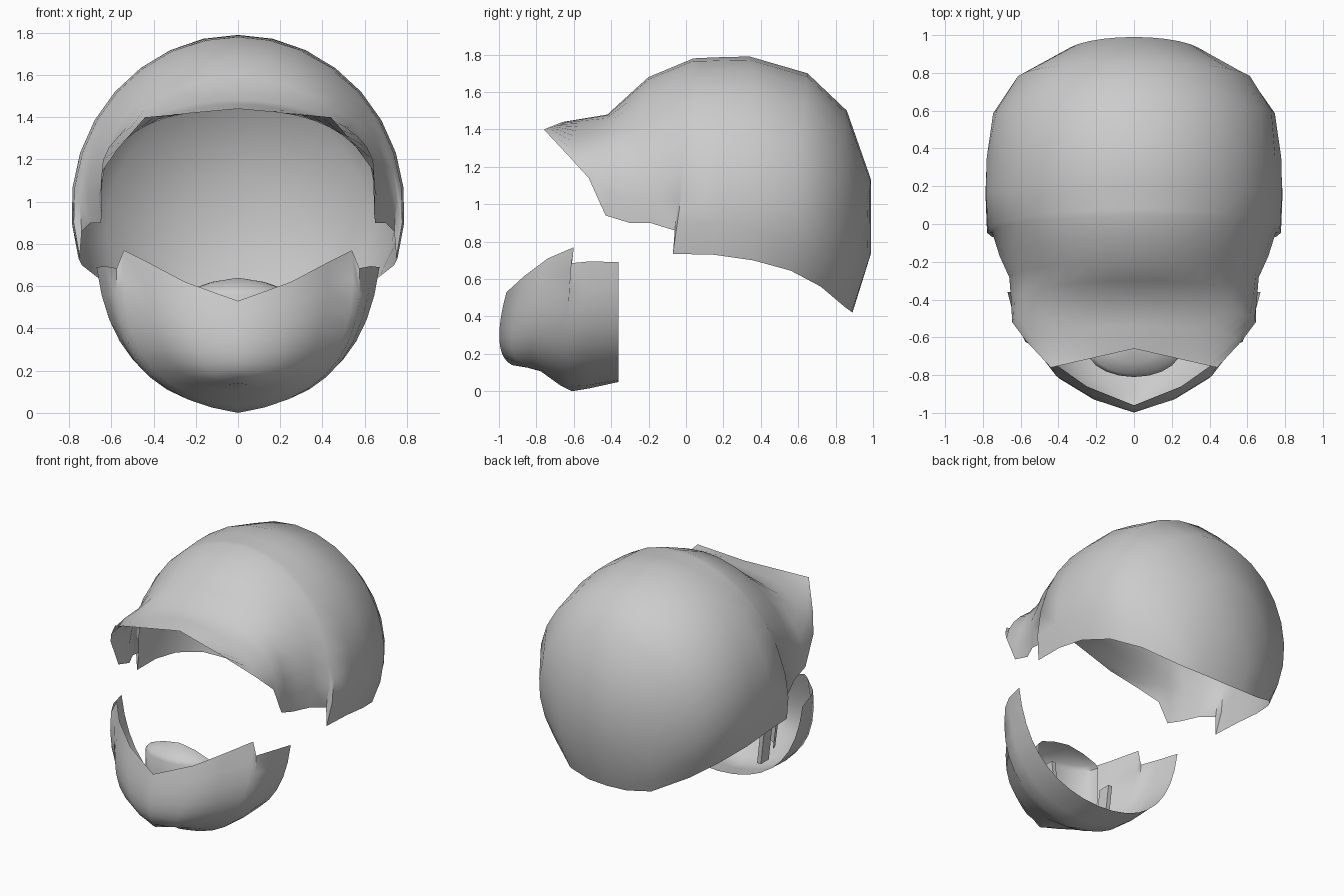
import bpy, bmesh, math
from mathutils import Vector

if "Cube" in bpy.data.objects:
    bpy.data.objects.remove(bpy.data.objects["Cube"])

grey = bpy.data.materials.new("light_grey")
grey.diffuse_color = (0.6, 0.6, 0.6, 1)
grey.use_nodes = True
grey.node_tree.nodes["Principled BSDF"].inputs["Base Color"].default_value = grey.diffuse_color


def finish(name, bm, angle=50):
    bmesh.ops.remove_doubles(bm, verts=bm.verts, dist=0.0005)
    bmesh.ops.recalc_face_normals(bm, faces=bm.faces)
    me = bpy.data.meshes.new(name)
    bm.to_mesh(me)
    bm.free()
    ob = bpy.data.objects.new(name, me)
    bpy.context.collection.objects.link(ob)
    me.materials.append(grey)
    bpy.ops.object.select_all(action='DESELECT')
    ob.select_set(True)
    bpy.context.view_layer.objects.active = ob
    bpy.ops.object.shade_smooth_by_angle(angle=math.radians(angle))
    return ob


def loft(name, columns, mirror=True, angle=50):
    """Skin neighbouring columns of points, mirrored across x = 0."""
    bm = bmesh.new()
    for s in ((1, -1) if mirror else (1,)):
        grid = [[bm.verts.new((p[0] * s, p[1], p[2])) for p in c] for c in columns]
        for a, b in zip(grid, grid[1:]):
            for i in range(len(a) - 1):
                q = [a[i], a[i + 1], b[i + 1], b[i]]
                bm.faces.new(q if s > 0 else q[::-1])
    bmesh.ops.dissolve_degenerate(bm, dist=0.0005, edges=bm.edges)
    return finish(name, bm, angle)


# Helmet dome: arcs from the crown line (y, z) down to the rim (x, y, z)
arcs = [
    ((-0.66, 1.44), (0.44, -0.76, 1.40), 0),
    ((-0.54, 1.46), (0.57, -0.62, 1.25), 70),
    ((-0.42, 1.48), (0.645, -0.52, 1.14), 92),
    ((-0.30, 1.59), (0.645, -0.43, 0.94), 98),
    ((-0.20, 1.68), (0.65, -0.30, 0.90), 100),
    ((-0.08, 1.73), (0.70, -0.19, 0.90), 100),
    ((0.04, 1.78), (0.74, -0.06, 0.86), 100),
    ((0.08, 1.782), (0.75, -0.07, 0.735), 106),
    ((0.20, 1.787), (0.755, 0.15, 0.73), 107),
    ((0.34, 1.79), (0.74, 0.36, 0.70), 109),
    ((0.65, 1.70), (0.67, 0.56, 0.645), 116),
    ((0.86, 1.50), (0.54, 0.72, 0.56), 120),
    ((0.99, 1.13), (0.32, 0.85, 0.45), 120),
    ((0.99, 0.74), (0.15, 0.885, 0.425), 120),
    ((0.89, 0.42), (0.0, 0.89, 0.42), 0),
]
N = 9
columns = []
for (my, mz), (px, py, pz), deg in arcs:
    col = []
    for i in range(N + 1):
        t = i / N
        sx, h = t, t
        if deg:
            A = math.radians(deg)
            sx = math.sin(A * t) / math.sin(A)
            h = (1 - math.cos(A * t)) / (1 - math.cos(A))
        col.append((px * sx, my + (py - my) * h, mz + (pz - mz) * h))
    columns.append(col)
loft("helmet_dome", columns)

# Chin guard: curves from the top edge, past a control point, to the keel
ribs = [
    ((0, -0.96, 0.53), (0, -1.05, 0.20), (0, -0.93, 0.14)),
    ((0.25, -0.86, 0.62), (0.23, -1.02, 0.14), (0, -0.84, 0.125)),
    ((0.42, -0.74, 0.71), (0.46, -0.92, 0.12), (0, -0.75, 0.10)),
    ((0.54, -0.60, 0.77), (0.60, -0.72, 0.10), (0, -0.67, 0.03)),
    ((0.575, -0.615, 0.685), (0.61, -0.66, 0.09), (0, -0.61, 0.0)),
    ((0.63, -0.51, 0.695), (0.60, -0.54, 0.06), (0, -0.52, 0.015)),
    ((0.67, -0.36, 0.69), (0.59, -0.36, 0.06), (0, -0.36, 0.05)),
]
columns = []
for rib in ribs:
    a, b, c = map(Vector, rib)
    columns.append([a * (1 - t) ** 2 + b * 2 * t * (1 - t) + c * t * t
                    for t in (i / 9 for i in range(10))])
loft("chin_guard", columns)

# Breath deflector: half-oval cup with a gently peaked top
rows = [(0.9, 0.15), (1.0, 0.35), (1.0, 0.56), (0.9, 0.585), (0.5, 0.62), (0.0, 0.64)]
columns = []
for k in range(11):
    a = math.pi * k / 10
    columns.append([(0.25 * s * math.cos(a), -0.66 - 0.15 * s * math.sin(a), z)
                    for s, z in rows])
loft("breath_deflector", columns, mirror=False, angle=40)

# Inner straps behind the deflector
for side, label in ((1, "right"), (-1, "left")):
    bm = bmesh.new()
    bmesh.ops.create_cube(bm, size=1)
    for v in bm.verts:
        lean = 0.03 if v.co.z > 0 else 0
        v.co = Vector((side * (0.21 + lean) + v.co.x * 0.03,
                       -0.57 + v.co.y * 0.09, 0.23 + v.co.z * 0.27))
    finish(label + "_inner_strap", bm, 30)
